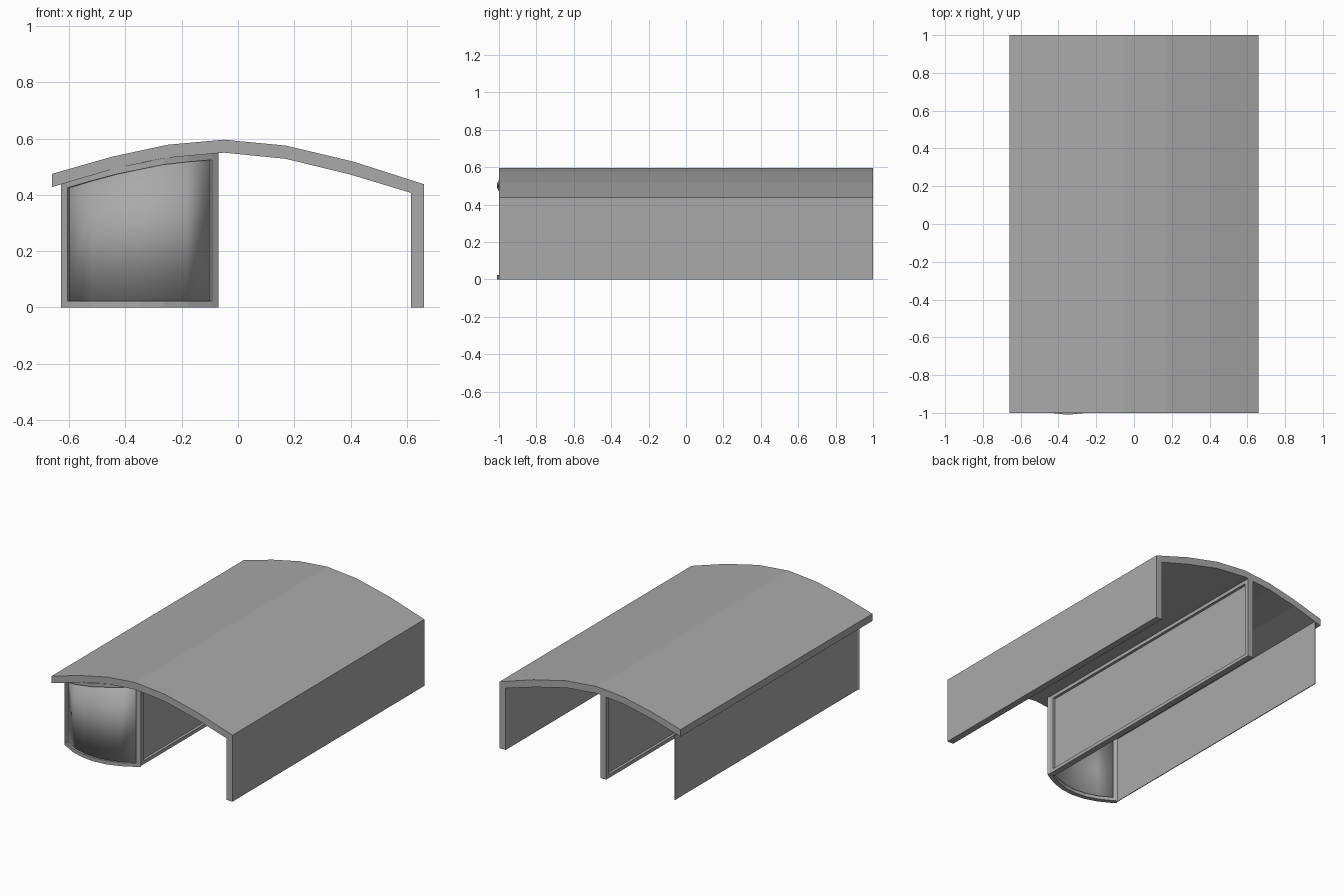
import bpy
import bmesh

cube = bpy.data.objects.get("Cube")
if cube:
    bpy.data.objects.remove(cube, do_unlink=True)

grey = bpy.data.materials.new("warm grey")
grey.use_nodes = True
grey.diffuse_color = (0.4, 0.4, 0.4, 1)
grey.node_tree.nodes["Principled BSDF"].inputs["Base Color"].default_value = (0.4, 0.4, 0.4, 1)

# Roof curve: underside points from right eave to left wall
UNDER = [(-0.66, 0.428), (-0.45, 0.49), (-0.25, 0.532), (-0.05, 0.55),
         (0.17, 0.528), (0.40, 0.472), (0.615, 0.407)]
TOP = [(0.66, 0.438), (0.41, 0.518), (0.17, 0.575), (-0.05, 0.596),
       (-0.25, 0.578), (-0.45, 0.535), (-0.66, 0.475)]


def under_z(x):
    for (x0, z0), (x1, z1) in zip(UNDER, UNDER[1:]):
        if x0 <= x <= x1:
            return z0 + (z1 - z0) * (x - x0) / (x1 - x0)
    return UNDER[-1][1]


def add_object(name, bm, thickness=0, smooth=False):
    bmesh.ops.recalc_face_normals(bm, faces=bm.faces)
    mesh = bpy.data.meshes.new(name)
    bm.to_mesh(mesh)
    bm.free()
    mesh.materials.append(grey)
    obj = bpy.data.objects.new(name, mesh)
    bpy.context.collection.objects.link(obj)
    if thickness:
        mod = obj.modifiers.new("Thickness", "SOLIDIFY")
        mod.thickness = thickness
        mod.offset = 0
    if smooth:
        mesh.shade_smooth()
    return obj


def extrude_profile(name, points, y0, y1):
    bm = bmesh.new()
    face = bm.faces.new([bm.verts.new((x, y0, z)) for x, z in points])
    out = bmesh.ops.extrude_face_region(bm, geom=[face])
    verts = [v for v in out["geom"] if isinstance(v, bmesh.types.BMVert)]
    bmesh.ops.translate(bm, verts=verts, vec=(0, y1 - y0, 0))
    return add_object(name, bm)


def wall_grid(name, columns, want_frame, thickness, smooth=False):
    """Sheet over plan points; keeps either its border cells or its middle."""
    bm = bmesh.new()
    grid = []
    for x, y in columns:
        top = under_z(x) + 0.002
        grid.append([bm.verts.new((x, y, z)) for z in (0, RIM, top - RIM, top)])
    last = len(columns) - 2
    for i in range(last + 1):
        for j in range(3):
            border = i in (0, last) or j != 1
            if border == want_frame:
                bm.faces.new((grid[i][j], grid[i + 1][j], grid[i + 1][j + 1], grid[i][j + 1]))
    loose = [v for v in bm.verts if not v.link_faces]
    bmesh.ops.delete(bm, geom=loose, context="VERTS")
    return add_object(name, bm, thickness, smooth)


RIM = 0.023
LEFT, RIGHT, FRONT, BACK = -0.62, -0.078, -0.9, 1.0

# Roof and its supporting outer wall
extrude_profile("roof", UNDER + [(0.66, 0.407)] + TOP, -1, 1)
extrude_profile("outer_wall", [(0.615, 0), (0.66, 0), (0.66, 0.42), (0.615, 0.42)], -1, 1)

# Thin side wall of the enclosed room
extrude_profile("room_side_wall", [(LEFT, 0), (LEFT + 0.005, 0),
                (LEFT + 0.005, 0.442), (LEFT, 0.442)], FRONT, BACK)

# Bowed front of the room: frame with a recessed panel
middle, half = (LEFT + RIGHT) / 2, (RIGHT - LEFT) / 2
inner = half - RIM
xs = [LEFT] + [middle + inner * k / 3 for k in range(-3, 4)] + [RIGHT]
bow = [(x, FRONT - 0.095 * (1 - ((x - middle) / half) ** 2)) for x in xs]
wall_grid("bowed_front_frame", bow, True, 0.03)
wall_grid("bowed_front_panel", bow, False, 0.004, True)

# Framed dividing wall between room and open bay
x = RIGHT - 0.02
divider = [(x, FRONT), (x, FRONT + 0.03), (x, BACK - 0.03), (x, BACK)]
wall_grid("divider_frame", divider, True, 0.04)
wall_grid("divider_panel", divider, False, 0.004)
